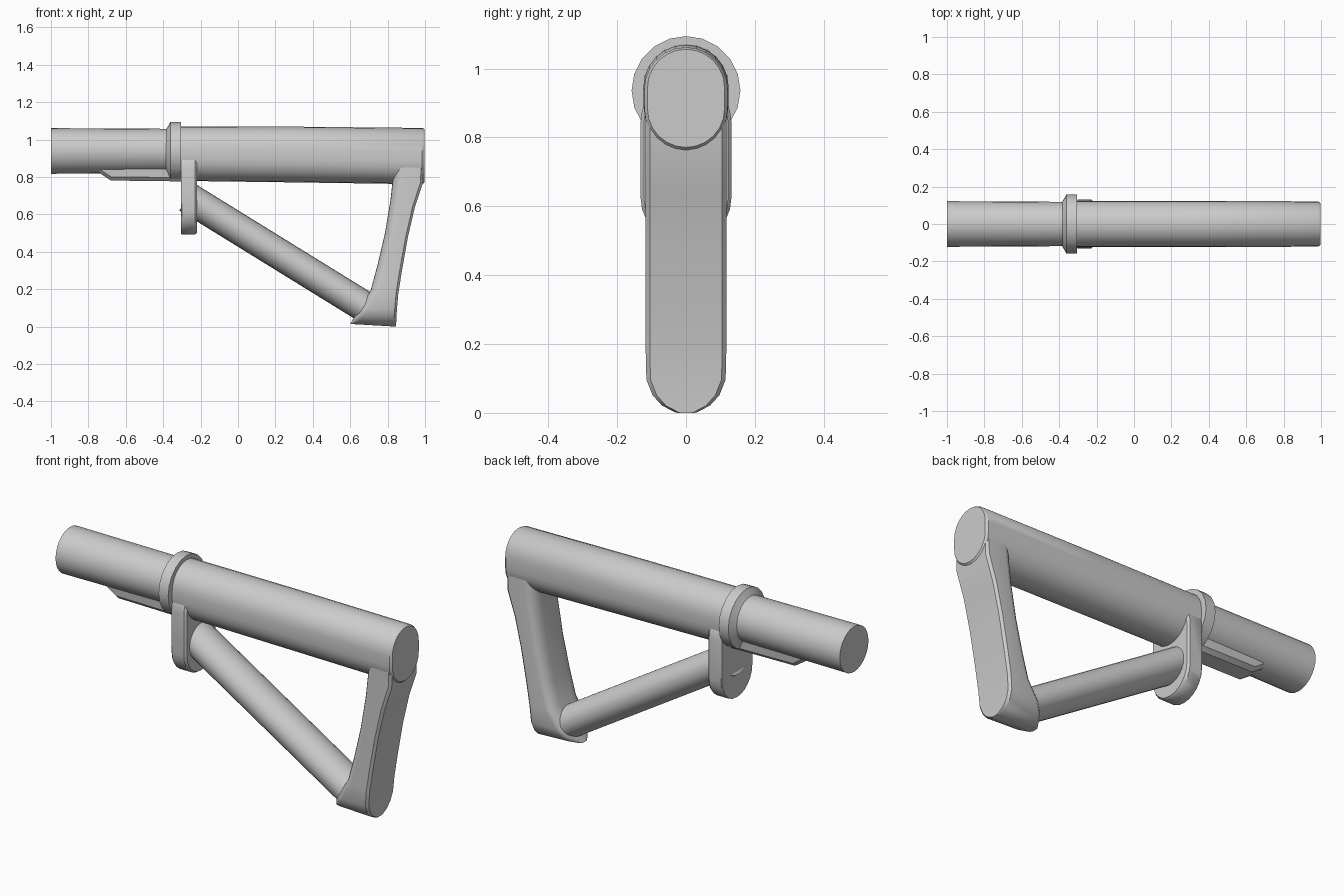
import bpy, bmesh, math
from mathutils import Vector

if "Cube" in bpy.data.objects:
    bpy.data.objects.remove(bpy.data.objects["Cube"])


def loft(name, rings, angle=35):
    """Skin a list of equal-length point rings and cap both ends."""
    bm = bmesh.new()
    loops = [[bm.verts.new(p) for p in ring] for ring in rings]
    n = len(loops[0])
    for a, b in zip(loops, loops[1:]):
        for i in range(n):
            j = (i + 1) % n
            bm.faces.new((a[i], a[j], b[j], b[i]))
    bm.faces.new(loops[0])
    bm.faces.new(loops[-1])
    bmesh.ops.recalc_face_normals(bm, faces=bm.faces)
    mesh = bpy.data.meshes.new(name)
    bm.to_mesh(mesh)
    bm.free()
    obj = bpy.data.objects.new(name, mesh)
    bpy.context.collection.objects.link(obj)
    bpy.ops.object.select_all(action='DESELECT')
    obj.select_set(True)
    bpy.context.view_layer.objects.active = obj
    bpy.ops.object.shade_smooth_by_angle(angle=math.radians(angle))
    return obj


def capsule(x, bottom, top, w, n=12):
    """Upright capsule outline in the YZ plane (a circle when height = 2w)."""
    pts = []
    for zc, start in ((top - w, 0), (bottom + w, math.pi)):
        for i in range(n + 1):
            a = start + math.pi * i / n
            pts.append(Vector((x, w * math.cos(a), zc + w * math.sin(a))))
    return pts


def circle(x, z, r, n=20):
    return [Vector((x, r * math.cos(2 * math.pi * i / n),
                    z + r * math.sin(2 * math.pi * i / n))) for i in range(n)]


def leg_section(z_in, x_in, z_out, x_out, w):
    """D-shaped slice: flat outer side, rounded inner side."""
    r = min(0.065, w * 0.8)
    half = [(0.0, w - 0.012), (0.012, w)]          # distance from outer side, y
    depth = x_out - x_in
    for i in range(6):
        a = math.pi / 2 * i / 5
        half.append((depth - r * 0.7 * (1 - math.sin(a)), w - r + r * math.cos(a)))
    half += [(d, -y) for d, y in reversed(half)]
    return [Vector((x_out - d, y, z_out + (z_in - z_out) * d / depth))
            for d, y in half]


# Rear tube
loft("rear_tube", [circle(-1.0, 0.943, 0.122, 28), circle(-0.28, 0.943, 0.118, 28)])

# Rail below the tube, with a sloped tip
loft("tube_rail", [
    [Vector((x, y, z)) for y, z in
     ((-0.07, 0.87), (-0.065, b + 0.02), (-0.045, b), (0.045, b), (0.065, b + 0.02), (0.07, 0.87))]
    for x, b in ((-0.74, 0.825), (-0.68, 0.785), (-0.28, 0.78))])

# Collar
loft("collar", [circle(-0.385, 0.94, 0.118), circle(-0.378, 0.94, 0.128),
                circle(-0.362, 0.94, 0.158), circle(-0.305, 0.94, 0.158)])

# Main body
loft("main_body", [capsule(-0.305, 0.783, 1.075, 0.124), capsule(0.3, 0.775, 1.073, 0.124),
                   capsule(0.985, 0.765, 1.066, 0.121), capsule(0.997, 0.775, 1.06, 0.112)])

# Hanging plate in front of the strut
loft("hanger_plate", [capsule(-0.305, 0.5, 0.98, 0.128), capsule(-0.30, 0.497, 0.98, 0.132),
                      capsule(-0.23, 0.497, 0.98, 0.132), capsule(-0.218, 0.505, 0.97, 0.122)])

# Diagonal strut
start, end = Vector((-0.27, 0, 0.695)), Vector((0.70, 0, 0.096))
up = (end - start).cross(Vector((0, 1, 0))).normalized()
side = Vector((0, 1, 0))
loft("diagonal_strut", [
    [c + side * 0.1 * math.cos(2 * math.pi * i / 24) + up * 0.083 * math.sin(2 * math.pi * i / 24)
     for i in range(24)] for c in (start, end)])

# Rear leg and foot: inner z, inner x, outer z, outer x, half width
loft("rear_leg", [leg_section(*s) for s in (
    (0.95, 0.84, 0.95, 0.993, 0.117),
    (0.86, 0.835, 0.77, 0.988, 0.117),
    (0.68, 0.815, 0.64, 0.945, 0.117),
    (0.50, 0.785, 0.48, 0.908, 0.117),
    (0.33, 0.745, 0.30, 0.876, 0.117),
    (0.20, 0.71, 0.18, 0.857, 0.117),
    (0.10, 0.65, 0.10, 0.85, 0.115),
    (0.06, 0.625, 0.055, 0.847, 0.097),
    (0.035, 0.61, 0.025, 0.846, 0.07),
    (0.018, 0.60, 0.004, 0.845, 0.03))])

# Rest the model on the ground
bpy.context.view_layer.update()
low = min((o.matrix_world @ v.co).z for o in bpy.data.objects for v in o.data.vertices)
for o in bpy.data.objects:
    o.location.z -= low
